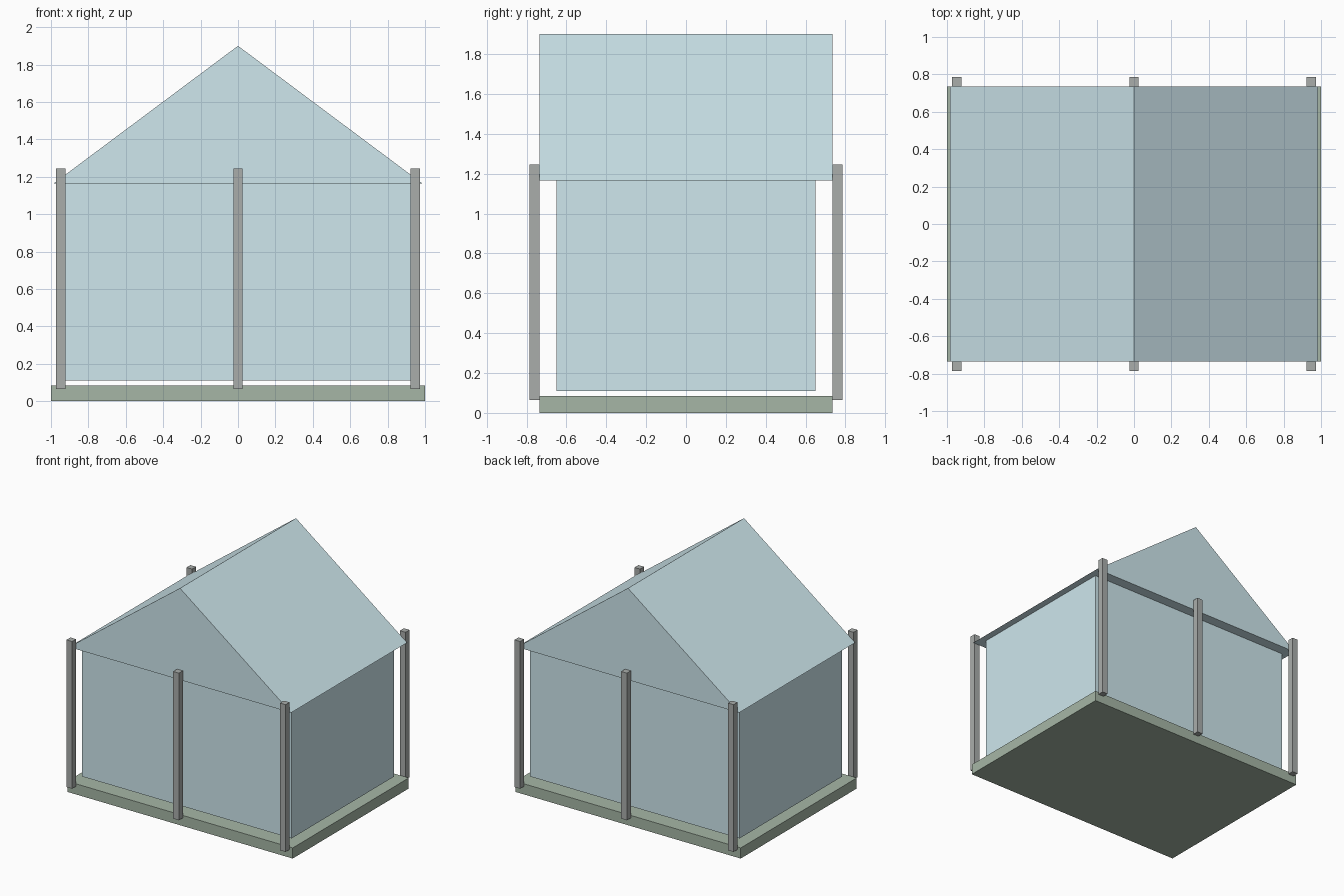
import bpy, bmesh

if "Cube" in bpy.data.objects:
    bpy.data.objects.remove(bpy.data.objects["Cube"])


def material(name, rgb):
    m = bpy.data.materials.new(name)
    m.diffuse_color = (*rgb, 1)
    m.use_nodes = True
    m.node_tree.nodes["Principled BSDF"].inputs["Base Color"].default_value = m.diffuse_color
    return m


glass = material("pale_glass", (0.62, 0.80, 0.85))
green = material("base_green", (0.38, 0.47, 0.38))
metal = material("post_grey", (0.40, 0.42, 0.41))


def prism(name, profile, half_depth, y, mat):
    """Extrude an x-z profile along y, centred on y."""
    bm = bmesh.new()
    face = bm.faces.new([bm.verts.new((x, y - half_depth, z)) for x, z in profile])
    geom = bmesh.ops.extrude_face_region(bm, geom=[face])["geom"]
    verts = [v for v in geom if isinstance(v, bmesh.types.BMVert)]
    bmesh.ops.translate(bm, verts=verts, vec=(0, 2 * half_depth, 0))
    bmesh.ops.recalc_face_normals(bm, faces=bm.faces)
    mesh = bpy.data.meshes.new(name)
    bm.to_mesh(mesh)
    bm.free()
    mesh.materials.append(mat)
    obj = bpy.data.objects.new(name, mesh)
    bpy.context.collection.objects.link(obj)
    return obj


def box(name, x, y, half_x, half_y, z0, z1, mat):
    profile = [(x - half_x, z0), (x + half_x, z0), (x + half_x, z1), (x - half_x, z1)]
    return prism(name, profile, half_y, y, mat)


# Base slab
box("base_slab", 0, 0, 1.0, 0.735, 0, 0.085, green)

# Glazed walls, raised slightly above the slab
box("glass_walls", 0, 0, 0.93, 0.65, 0.11, 1.165, glass)

# Gabled roof with closed underside
prism("gable_roof", [(-0.985, 1.165), (0.985, 1.165), (0, 1.9)], 0.735, 0, glass)

# Three posts along the front and three along the back
for side, y in (("front", -0.76), ("back", 0.76)):
    for place, x in (("left", -0.947), ("middle", 0), ("right", 0.947)):
        box(f"{side}_{place}_post", x, y, 0.025, 0.025, 0.065, 1.245, metal)
